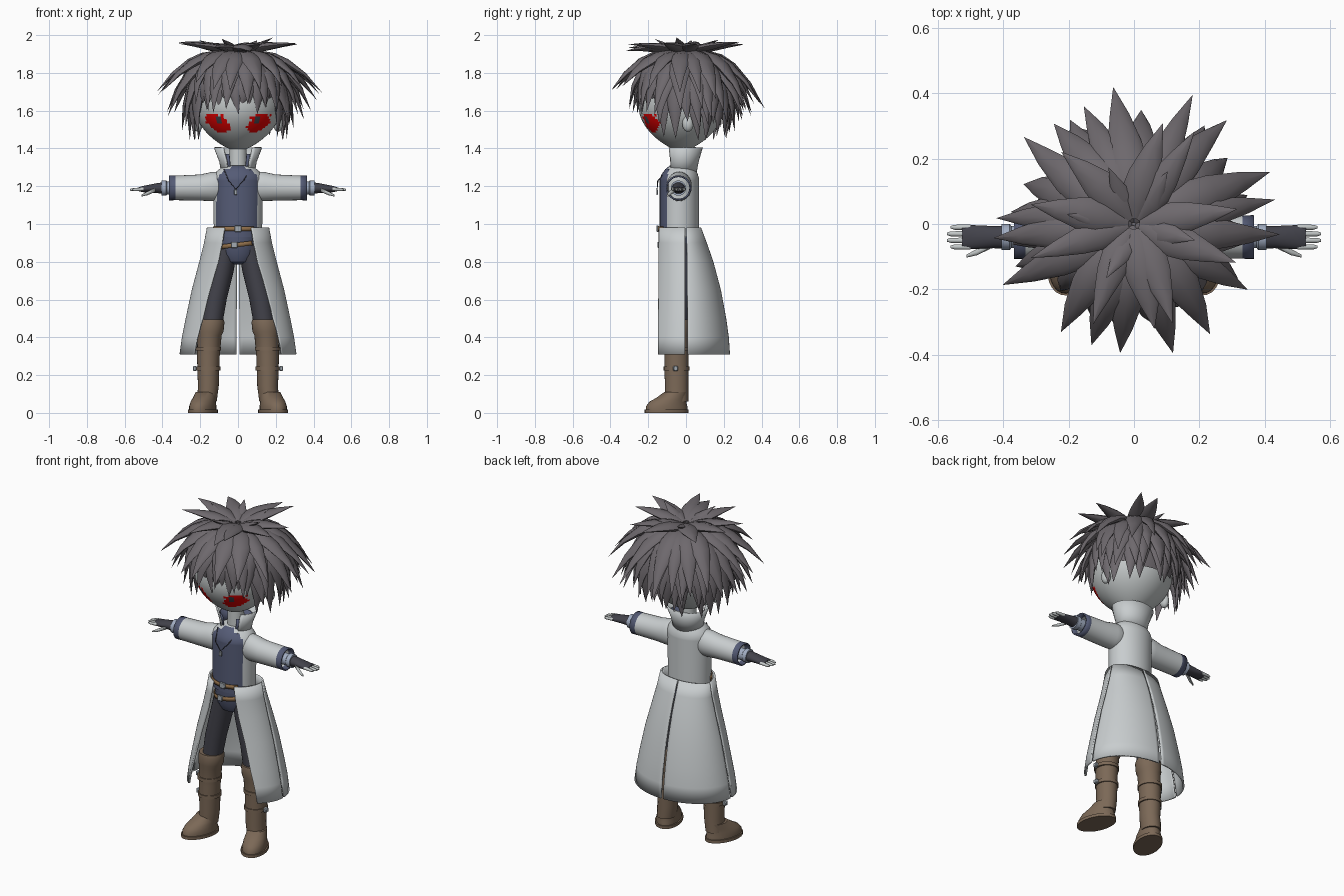
import bpy, bmesh, math, random
from mathutils import Vector, Matrix

random.seed(4)
if "Cube" in bpy.data.objects:
    bpy.data.objects.remove(bpy.data.objects["Cube"])


def material(name, r, g, b):
    m = bpy.data.materials.new(name)
    m.use_nodes = True
    m.diffuse_color = (r, g, b, 1)
    m.node_tree.nodes["Principled BSDF"].inputs["Base Color"].default_value = (r, g, b, 1)
    return m


HAIR = material("grey hair", .155, .14, .153)
SKIN = material("pale skin", .55, .58, .58)
COAT = material("white coat", .58, .61, .62)
NAVY = material("navy cloth", .09, .105, .18)
DARK = material("charcoal cloth", .055, .055, .07)
BOOT = material("brown boot", .2, .14, .095)
BELT = material("tan belt", .28, .16, .07)
CUFF = material("light blue cuff", .36, .42, .54)
RED = material("red eye", .95, 0, 0)
METAL = material("metal", .36, .4, .44)


def finish(name, bm, mats, rule=None, solid=0, angle=.7):
    bmesh.ops.recalc_face_normals(bm, faces=bm.faces)
    if rule:
        for f in bm.faces:
            f.material_index = rule(f.calc_center_median())
    me = bpy.data.meshes.new(name)
    bm.to_mesh(me)
    bm.free()
    for m in mats:
        me.materials.append(m)
    me.shade_smooth()
    me.set_sharp_from_angle(angle=angle)
    ob = bpy.data.objects.new(name, me)
    bpy.context.collection.objects.link(ob)
    if solid:
        mod = ob.modifiers.new("thickness", "SOLIDIFY")
        mod.thickness = solid
        mod.offset = 0
    return ob


def skin_rows(bm, rows, closed, cap):
    n = len(rows[0])
    vs = [[bm.verts.new(p) for p in row] for row in rows]
    for a, b in zip(vs, vs[1:]):
        for i in range(n if closed else n - 1):
            j = (i + 1) % n
            bm.faces.new((a[i], a[j], b[j], b[i]))
    if closed and cap:
        bm.faces.new(vs[0])
        bm.faces.new(vs[-1])


def loft(name, rings, mats, n=28, arc=None, along_x=0, cap=True, tf=None, **kw):
    """Rings are (height, centre u, centre v, radius u, radius v); angles start at the front."""
    a0, a1 = [math.radians(a) for a in arc or (0, 360)]
    steps = n if arc is None else n + 1
    rows = []
    for w, cu, cv, ru, rv in rings:
        row = []
        for i in range(steps):
            a = a0 + (a1 - a0) * i / n
            u, v = cu + ru * math.sin(a), cv - rv * math.cos(a)
            row.append(Vector((along_x * w, u, v) if along_x else (u, v, w)))
        rows.append([tf @ p for p in row] if tf else row)
    bm = bmesh.new()
    skin_rows(bm, rows, arc is None, cap)
    return finish(name, bm, mats, **kw)


def box(name, loc, size, mat):
    bm = bmesh.new()
    bmesh.ops.create_cube(bm, size=1, matrix=Matrix.Translation(loc) @ Matrix.Diagonal((*size, 1)))
    bmesh.ops.bevel(bm, geom=bm.edges[:], offset=min(size) * .2, segments=1, affect="EDGES")
    return finish(name, bm, [mat])


def ball(name, loc, size, mat):
    bm = bmesh.new()
    bmesh.ops.create_uvsphere(bm, u_segments=16, v_segments=10, radius=1,
                              matrix=Matrix.Translation(loc) @ Matrix.Diagonal((*size, 1)))
    return finish(name, bm, [mat])


# Head: round skull tapering to a chin, with ragged coloured eyes
def head_rings(grow, count):
    out = []
    for i in range(count):
        t = math.sin(math.radians(-89.5 + 179 * i / (count - 1)))
        r = .23 * (math.sqrt(1 - t * t) if t > 0 else (1 - t * t) ** .75)
        out.append((1.63 + t * .247 * grow, 0, -.024, r * grow, r * grow * .99))
    return out


def eye_rule(c):
    dx, dz = abs(c.x) - .108, c.z - 1.537
    if c.y > -.05:
        return 0
    if abs(dx + .01) < .014 and -.008 < dz < .03:
        return 2
    slant = dz - dx * .35
    return int((dx / .064) ** 2 + (slant / .047) ** 2 < random.uniform(.7, 1.2))


loft("head", head_rings(1, 58), [SKIN, RED, DARK], n=88, rule=eye_rule)
for s in (1, -1):
    ball("ear", (s * .212, .01, 1.53), (.025, .03, .042), SKIN)
loft("neck", [(1.22, 0, -.02, .05, .05), (1.43, 0, -.02, .045, .045)], [SKIN])

# Scalp cap, cut on a slope so that it comes lower at the back
scalp = bmesh.new()
skin_rows(scalp, [[(u + r * math.sin(a), v - q * math.cos(a), w) for a in
          [math.tau * i / 48 for i in range(48)]] for w, u, v, r, q in head_rings(1.06, 32)], True, True)
low = [f for f in scalp.faces if f.calc_center_median().z < 1.65 - .4 * f.calc_center_median().y]
bmesh.ops.delete(scalp, geom=low, context="FACES")
finish("scalp_hair", scalp, [HAIR])


# Hair: layers of curved, sharply tapered spikes fanning out from the crown
def spike(bm, phi, root, ctrl, tip, width):
    out = Vector((math.cos(phi), math.sin(phi) * .95, 0))
    side = Vector((-math.sin(phi), math.cos(phi), 0))
    lean = random.uniform(-.045, .045)
    p = [out * r + Vector((0, 0, z)) for r, z in (root, ctrl, tip)]
    p[2] += side * lean
    rows = []
    for t, k in ((0, .55), (.15, .85), (.32, 1), (.5, .88), (.75, .5), (1, .01)):
        c = p[0] * (1 - t) ** 2 + p[1] * 2 * t * (1 - t) + p[2] * t * t
        d = (p[1] - p[0]) * (1 - t) + (p[2] - p[1]) * t
        up = side.cross(d).normalized()
        rows.append([c + side * math.cos(a) * width * k + up * math.sin(a) * width * k * .42
                     for a in [math.tau * i / 8 for i in range(8)]])
    skin_rows(bm, rows, True, True)


def hair_layer(name, count, root, ctrl, tip, width, front_tip=None, tilt=0, wild=.03):
    bm = bmesh.new()
    for i in range(count):
        phi = math.tau * (i + random.uniform(.2, .8)) / count
        r, z = tip
        if front_tip and math.sin(phi) < -.58:
            r, z = front_tip
        z += random.uniform(-wild, wild) - tilt * math.sin(phi)
        spike(bm, phi, root, ctrl, (r * random.uniform(.93, 1.05), z), width * random.uniform(.85, 1.15))
    finish(name, bm, [HAIR], angle=.9)


hair_layer("hair_tuft", 5, (.01, 1.89), (.08, 1.93), (.2, 1.985), .04, wild=.015)
hair_layer("hair_crown", 10, (.02, 1.91), (.17, 1.95), (.34, 1.94), .054, wild=.025)
hair_layer("hair_upper", 18, (.06, 1.9), (.27, 1.91), (.43, 1.68), .056, tilt=.05)
hair_layer("hair_middle", 24, (.12, 1.87), (.29, 1.85), (.37, 1.58), .054, (.31, 1.62))
hair_layer("hair_inner", 24, (.15, 1.84), (.285, 1.77), (.3, 1.52), .056, (.265, 1.6))
hair_layer("hair_lower", 20, (.18, 1.82), (.28, 1.71), (.255, 1.46), .062, (.25, 1.63))

# Upper body: white coat with a navy shirt front
loft("torso", [(.93 + .01 * i, 0, -.035, .127 + .0002 * i, .104) for i in range(32)]
     + [(1.265, 0, -.033, .125, .095), (1.29, 0, -.03, .1, .08), (1.31, 0, -.025, .07, .06)],
     [COAT, NAVY], n=56, rule=lambda c: int(c.y < (-.078 if c.z < 1.12 else -.092) and -.118 < c.x < .1))
loft("collar", [(1.27, 0, -.02, .085, .072), (1.33, 0, -.017, .095, .08), (1.405, 0, -.012, .124, .097)],
     [COAT], arc=(38, 322), solid=.008)
loft("collar_lining", [(1.27, 0, -.02, .078, .064), (1.37, 0, -.017, .097, .076)],
     [NAVY], arc=(28, 332), solid=.004)
loft("hips", [(.785, 0, -.035, .03, .03), (.8, 0, -.035, .075, .07), (.84, 0, -.035, .1, .092),
              (.9, 0, -.035, .11, .1), (.97, 0, -.035, .118, .103)], [NAVY])

# Belts and buckles
loft("waist_belt", [(.962, 0, -.035, .131, .112), (.986, 0, -.035, .131, .112)], [BELT],
     arc=(-80, 40), solid=.006)
loft("hip_belt", [(-.012, 0, 0, .115, .107), (.012, 0, 0, .115, .107)], [BELT],
     arc=(-80, 40), solid=.006, tf=Matrix.Translation((0, -.035, .89)) @ Matrix.Rotation(-.12, 4, "Y"))
box("waist_buckle", (0, -.15, .975), (.036, .012, .034), METAL)
box("hip_buckle", (-.02, -.145, .89), (.034, .012, .032), METAL)

# Necklace
chain = bpy.data.curves.new("necklace", "CURVE")
chain.dimensions = "3D"
chain.bevel_depth = .0022
line = chain.splines.new("POLY")
points = [(-.075, -.09, 1.29), (-.05, -.148, 1.23), (-.012, -.153, 1.185), (.03, -.15, 1.23), (.065, -.09, 1.29)]
line.points.add(len(points) - 1)
for v, p in zip(line.points, points):
    v.co = (*p, 1)
chain.materials.append(DARK)
bpy.context.collection.objects.link(bpy.data.objects.new("necklace", chain))
box("pendant", (-.012, -.153, 1.168), (.016, .008, .028), METAL)


# Coat skirt: two front and two back panels, with slits at the sides and centre back
def skirt_panel(name, start, end):
    rows = []
    for z, rx, front, back, opening in ((.98, .16, .155, .075, 26), (.9, .175, .16, .105, 28),
                                        (.8, .2, .165, .14, 31), (.65, .24, .18, .18, 38),
                                        (.5, .272, .198, .208, 43), (.4, .292, .212, .222, 47),
                                        (.31, .305, .22, .228, 49)):
        a0 = math.copysign(opening, end) if start is None else start
        row = []
        for i in range(25):
            a = math.radians(a0 + (end - a0) * i / 24)
            ry = front if math.cos(a) > 0 else back
            row.append((rx * math.sin(a), -ry * math.cos(a), z))
        rows.append(row)
    bm = bmesh.new()
    skin_rows(bm, rows, False, False)
    finish(name, bm, [COAT], solid=.01)


for s, side in ((1, "left"), (-1, "right")):
    skirt_panel(side + "_skirt_front", None, s * 88.5)
    skirt_panel(side + "_skirt_back", s * 92, s * 178.5)

    # Sleeve, cuff, glove and fingers
    loft(side + "_sleeve", [(.07, -.035, 1.2, .05, .06), (.1, -.035, 1.2, .062, .074), (.14, -.037, 1.198, .064, .073),
         (.2, -.04, 1.193, .062, .065), (.33, -.04, 1.191, .062, .061), (.331, -.04, 1.191, .062, .061),
         (.366, -.04, 1.191, .063, .062)], [COAT, NAVY], along_x=s, cap=False, solid=.008,
         rule=lambda c: int(abs(c.x) > .331))
    loft(side + "_forearm", [(.2, -.04, 1.19, .036, .036), (.375, -.04, 1.19, .034, .034),
         (.38, -.04, 1.19, .04, .04), (.405, -.04, 1.19, .04, .04)], [CUFF], along_x=s)
    loft(side + "_glove", [(.39, -.04, 1.19, .035, .032), (.43, -.04, 1.19, .034, .026), (.46, -.04, 1.188, .035, .022),
         (.5, -.04, 1.185, .037, .017), (.525, -.04, 1.184, .035, .011)], [DARK], along_x=s)
    for i in range(4):
        y = -.01 - .02 * i
        tip = .572 if i in (1, 2) else .56
        loft(side + "_finger", [(.5, y, 1.185, .009, .009), (tip - .012, y, 1.182, .008, .008),
             (tip, y, 1.181, .004, .004)], [SKIN], n=10, along_x=s)
    loft(side + "_thumb", [(.44, -.065, 1.18, .012, .011), (.48, -.086, 1.162, .01, .01),
         (.512, -.098, 1.15, .005, .005)], [SKIN], n=10, along_x=s)

    # Trouser leg and boot
    loft(side + "_leg", [(.9, s * .055, -.035, .055, .075), (.75, s * .085, -.037, .062, .07),
         (.6, s * .12, -.042, .06, .064), (.44, s * .143, -.05, .055, .056)], [DARK])
    x = s * .157
    loft(side + "_boot", [(.06, x * 1.05, -.05, .052, .062), (.14, x, -.05, .055, .062), (.3, x, -.05, .06, .064),
         (.41, x * .96, -.05, .064, .066), (.43, x * .94, -.05, .071, .071), (.48, x * .92, -.05, .073, .072),
         (.495, x * .92, -.05, .069, .068)], [BOOT])
    turn = Matrix.Translation((x + s * .012, -.05, 0)) @ Matrix.Rotation(s * .32, 4, "Z")
    loft(side + "_foot", [(.015, 0, -.055, .066, .114), (.035, 0, -.055, .066, .113), (.06, 0, -.048, .062, .1),
         (.08, 0, -.028, .058, .082), (.11, 0, -.004, .053, .063)], [BOOT], tf=turn)
    loft(side + "_sole", [(0, 0, -.055, .074, .12), (.018, 0, -.055, .074, .12)], [BOOT], tf=turn)
    for z, r in ((.34, .068), (.235, .065)):
        loft(side + "_boot_strap", [(z - .01, x, -.05, r, r + .003), (z + .01, x, -.05, r, r + .003)], [BOOT], angle=.5)
        box(side + "_boot_buckle", (x + s * (r + .007), -.055, z), (.02, .026, .026), METAL)
